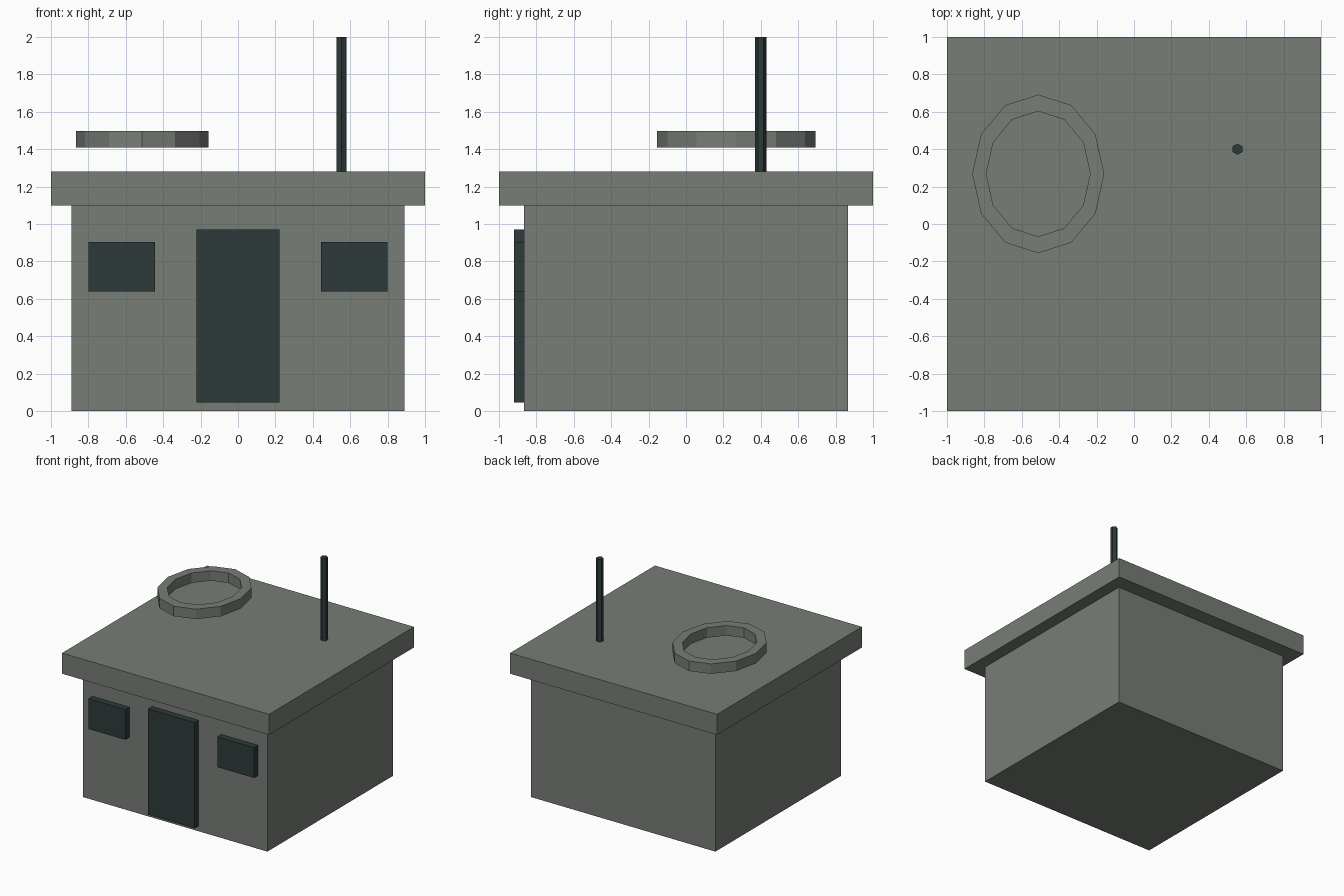
import bpy, bmesh, math

if "Cube" in bpy.data.objects:
    bpy.data.objects.remove(bpy.data.objects["Cube"])


def material(name, rgb):
    m = bpy.data.materials.new(name)
    m.diffuse_color = (*rgb, 1.0)
    m.use_nodes = True
    m.node_tree.nodes["Principled BSDF"].inputs["Base Color"].default_value = m.diffuse_color
    return m


GREY = material("grey_concrete", (0.185, 0.205, 0.181))
DARK = material("dark_slate", (0.027, 0.042, 0.042))


def finish(name, bm, mat):
    bmesh.ops.recalc_face_normals(bm, faces=bm.faces)
    mesh = bpy.data.meshes.new(name)
    bm.to_mesh(mesh)
    bm.free()
    mesh.materials.append(mat)
    obj = bpy.data.objects.new(name, mesh)
    bpy.context.collection.objects.link(obj)
    return obj


def box(name, lo, hi, mat):
    bm = bmesh.new()
    bmesh.ops.create_cube(bm, size=1.0)
    for v in bm.verts:
        v.co = [(a + b) / 2 + c * (b - a) for a, b, c in zip(lo, hi, v.co)]
    return finish(name, bm, mat)


def oval(cx, cy, rx, ry, z, sides):
    # points around an oval, with a corner pointing along y
    return [(cx + rx * math.sin(2 * math.pi * i / sides),
             cy + ry * math.cos(2 * math.pi * i / sides), z) for i in range(sides)]


# Hut walls and overhanging roof slab
box("walls", (-0.89, -0.865, 0), (0.89, 0.865, 1.10), GREY)
box("roof", (-1, -1, 1.10), (1, 1, 1.28), GREY)

# Door and the two windows on the front
FRONT, BACK = -0.92, -0.86
box("door", (-0.223, FRONT, 0.045), (0.223, BACK, 0.97), DARK)
for side, x0, x1 in (("left", -0.80, -0.445), ("right", 0.445, 0.80)):
    box(f"{side}_window", (x0, FRONT, 0.64), (x1, BACK, 0.905), DARK)

# Six-sided antenna mast
bm = bmesh.new()
rings = [[bm.verts.new(p) for p in oval(0.553, 0.40, 0.03, 0.03, z, 6)] for z in (1.27, 2.0)]
for r in rings:
    bm.faces.new(r)
for i in range(6):
    j = (i + 1) % 6
    bm.faces.new((rings[0][i], rings[0][j], rings[1][j], rings[1][i]))
finish("antenna", bm, DARK)

# Twelve-sided open oval ring hovering over the roof
bm = bmesh.new()
section = [(0.353, 0.424, 1.41), (0.353, 0.424, 1.497), (0.278, 0.335, 1.497), (0.278, 0.335, 1.41)]
loops = [[bm.verts.new(p) for p in oval(-0.512, 0.268, rx, ry, z, 12)] for rx, ry, z in section]
for k in range(4):
    a, b = loops[k], loops[(k + 1) % 4]
    for i in range(12):
        j = (i + 1) % 12
        bm.faces.new((a[i], a[j], b[j], b[i]))
finish("roof_ring", bm, GREY)
